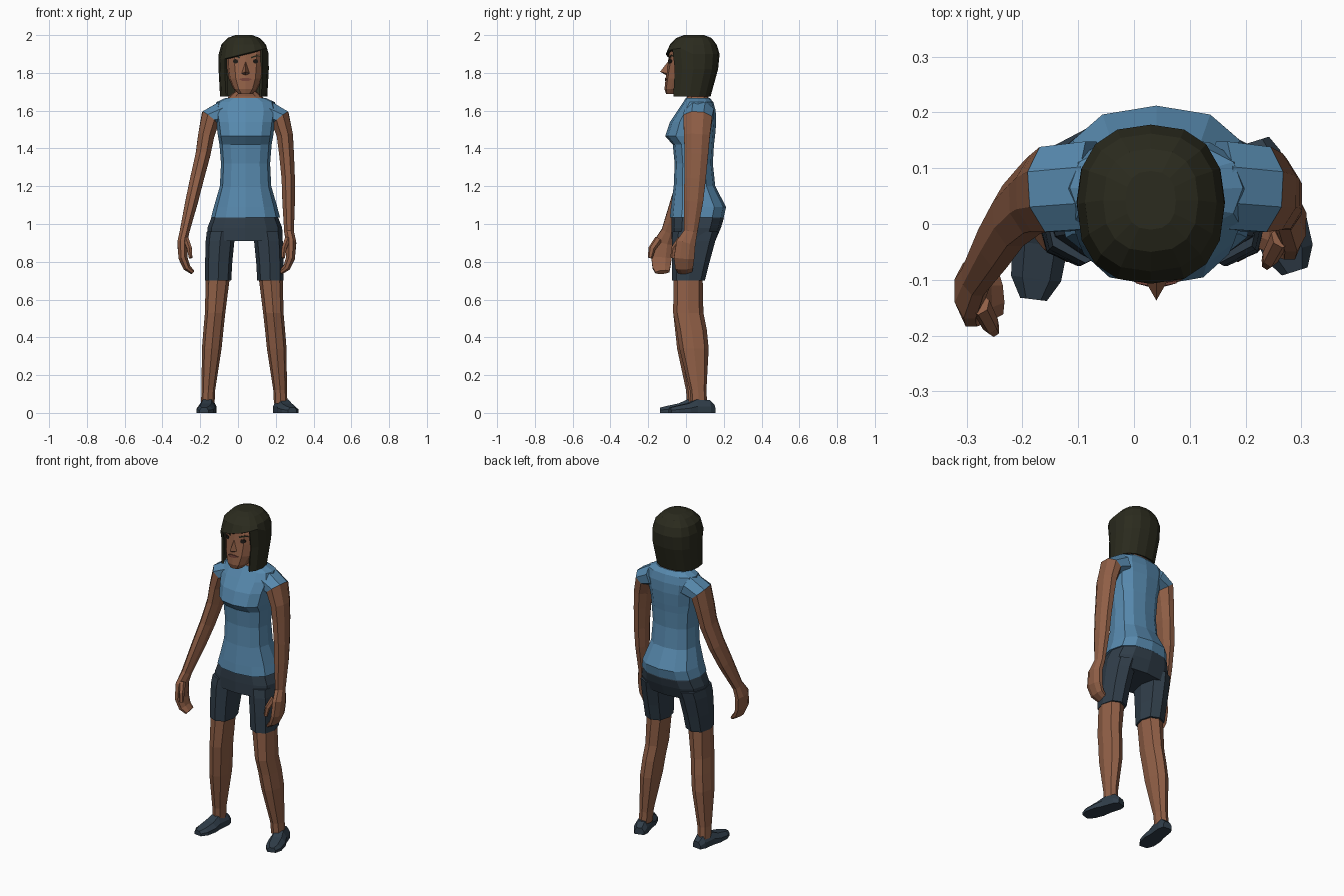
import bpy, bmesh, math
from mathutils import Vector
from mathutils.bvhtree import BVHTree

if "Cube" in bpy.data.objects:
    bpy.data.objects.remove(bpy.data.objects["Cube"])


def material(name, color):
    m = bpy.data.materials.new(name)
    m.use_nodes = True
    m.diffuse_color = (*color, 1)
    m.node_tree.nodes["Principled BSDF"].inputs["Base Color"].default_value = (*color, 1)
    return m


SKIN = material("brown skin", (0.28, 0.115, 0.062))
SHIRT = material("blue cloth", (0.095, 0.25, 0.42))
DARK = material("slate cloth", (0.03, 0.048, 0.068))
HAIR = material("dark hair", (0.024, 0.024, 0.013))
EYE = material("eye black", (0.012, 0.01, 0.008))
LIP = material("lip brown", (0.17, 0.055, 0.04))
MID = 0.04   # the body's own centre line


def finish(name, bm, mats):
    bmesh.ops.recalc_face_normals(bm, faces=bm.faces)
    mesh = bpy.data.meshes.new(name)
    bm.to_mesh(mesh)
    bm.free()
    obj = bpy.data.objects.new(name, mesh)
    bpy.context.collection.objects.link(obj)
    for m in mats:
        mesh.materials.append(m)
    return obj


def loft(name, rings, mats, pick=lambda i: 0):
    """Skin a list of point rings and cap both ends."""
    bm = bmesh.new()
    rows = [[bm.verts.new(p) for p in r] for r in rings]
    n = len(rows[0])
    for i in range(len(rows) - 1):
        for j in range(n):
            k = (j + 1) % n
            f = bm.faces.new((rows[i][j], rows[i][k], rows[i + 1][k], rows[i + 1][j]))
            f.material_index = pick(i)
    bm.faces.new(rows[0]).material_index = pick(0)
    bm.faces.new(rows[-1]).material_index = pick(len(rows) - 2)
    return finish(name, bm, mats)


def power(v, e):
    return math.copysign(abs(v) ** e, v)


def level(z, cx, rx, front, back, n=12, e=0.8):
    """Horizontal rounded ring; its first point faces the front."""
    cy, ry = (front + back) / 2, (back - front) / 2
    turns = [math.tau * j / n for j in range(n)]
    return [(cx + rx * power(math.sin(a), e), cy - ry * power(math.cos(a), e), z) for a in turns]


def tube(name, path, mats, pick=lambda i: 0, n=8):
    """Limb along a path of (point, side radius, depth radius)."""
    pts = [Vector(p[0]) for p in path]
    rings = []
    for i, (_, ra, rb) in enumerate(path):
        t = (pts[min(i + 1, len(pts) - 1)] - pts[max(i - 1, 0)]).normalized()
        a = t.cross(Vector((0, 1, 0))).normalized()
        b = a.cross(t)
        turns = [math.tau * (j + 0.5) / n for j in range(n)]
        rings.append([pts[i] + a * ra * 1.06 * math.cos(q) + b * rb * 1.06 * math.sin(q) for q in turns])
    return loft(name, rings, mats, pick)


# Shirt body: z, half width, front, back
loft("shirt", [level(z, MID, w, f, b) for z, w, f, b in [
    (1.035, 0.182, -0.085, 0.2), (1.09, 0.168, -0.08, 0.212), (1.2, 0.136, -0.065, 0.155),
    (1.32, 0.13, -0.06, 0.142), (1.42, 0.138, -0.07, 0.148), (1.465, 0.146, -0.11, 0.154),
    (1.54, 0.156, -0.085, 0.16), (1.6, 0.168, -0.045, 0.157), (1.645, 0.155, -0.015, 0.145),
    (1.668, 0.105, 0.0, 0.125)]], [SHIRT])

# Shorts: hips and two legs
loft("shorts_hips", [level(z, 0.036, w, f, b) for z, w, f, b in [
    (0.91, 0.2, -0.075, 0.155), (0.98, 0.198, -0.078, 0.185),
    (1.03, 0.178, -0.078, 0.2), (1.06, 0.165, -0.07, 0.195)]], [DARK])

for side, s in (("right", -1), ("left", 1)):
    mx = lambda d: 0.033 + s * d
    lag = 0.0 if s > 0 else -0.02
    loft(side + "_shorts_leg", [level(z, mx(d), w, f, b, 8, 0.85) for z, d, w, f, b in [
        (0.7, 0.138, 0.069, -0.073, 0.1), (0.8, 0.135, 0.072, -0.075, 0.125),
        (0.91, 0.128, 0.076, -0.075, 0.155), (0.96, 0.12, 0.078, -0.07, 0.17)]], [DARK])
    loft(side + "_leg", [level(z, mx(d), w, f + lag * k, b + lag * k, 8, 0.9) for z, d, w, f, b, k in [
        (0.05, 0.193, 0.036, 0.025, 0.112, 1), (0.12, 0.19, 0.036, 0.02, 0.108, 1),
        (0.34, 0.172, 0.052, -0.035, 0.12, 0.6), (0.44, 0.163, 0.053, -0.05, 0.11, 0.4),
        (0.53, 0.154, 0.054, -0.068, 0.092, 0), (0.72, 0.14, 0.064, -0.066, 0.088, 0)]], [SKIN])

    # Shoe: flat-soled sections from heel to toe
    heel = Vector((0.215, 0.148, 0)) if s > 0 else Vector((-0.15, 0.112, 0))
    toe = Vector((0.288, -0.085, 0)) if s > 0 else Vector((-0.18, -0.135, 0))
    along = (toe - heel).normalized()
    across = Vector((-along.y, along.x, 0))
    rings = []
    for t, w, h in [(0, 0.028, 0.04), (0.12, 0.04, 0.068), (0.42, 0.042, 0.07),
                    (0.6, 0.05, 0.05), (0.85, 0.045, 0.037), (1, 0.024, 0.028)]:
        c = heel.lerp(toe, t)
        outline = [(-1, 0), (1, 0), (1, 0.5), (0.55, 1), (-0.55, 1), (-1, 0.5)]
        rings.append([c + across * w * u + Vector((0, 0, h * v)) for u, v in outline])
    loft(side + "_shoe", rings, [DARK])

    # Hand offsets from its wrist, x measured outward
    wrist = Vector((0.27, 0.025, 0.96)) if s > 0 else Vector((-0.283, -0.095, 0.96))
    at = lambda x, y, z: wrist + Vector((s * x, y, z))
    palm = [(at(0.012, -0.025, -0.06), 0.027, 0.052), (at(0.008, -0.035, -0.14), 0.024, 0.055),
            (at(-0.012, -0.035, -0.19), 0.02, 0.048), (at(-0.042, -0.03, -0.215), 0.012, 0.038)]
    if s > 0:
        arm = [((0.15, 0.07, 1.59), 0.066, 0.08), ((0.224, 0.062, 1.56), 0.055, 0.078),
               ((0.248, 0.058, 1.47), 0.044, 0.07), ((0.257, 0.055, 1.37), 0.04, 0.064),
               ((0.266, 0.048, 1.24), 0.036, 0.058), ((0.268, 0.04, 1.12), 0.034, 0.052)]
    else:
        arm = [((-0.07, 0.07, 1.59), 0.066, 0.08), ((-0.147, 0.062, 1.56), 0.055, 0.078),
               ((-0.168, 0.055, 1.47), 0.044, 0.07), ((-0.185, 0.045, 1.37), 0.04, 0.064),
               ((-0.217, 0.015, 1.24), 0.037, 0.058), ((-0.245, -0.03, 1.12), 0.034, 0.052)]
    tube(side + "_sleeve_and_arm", arm + [(wrist, 0.026, 0.036)] + palm,
         [SHIRT, SKIN], lambda i: 0 if i < 1 else 1)
    tube(side + "_thumb", [(at(-0.008, -0.05, -0.04), 0.016, 0.02), (at(-0.026, -0.085, -0.09), 0.014, 0.018),
                           (at(-0.032, -0.095, -0.14), 0.01, 0.012)], [SKIN], n=6)

# Neck and head
loft("neck", [level(z, MID, w, f, b) for z, w, f, b in [
    (1.64, 0.112, -0.003, 0.128), (1.675, 0.09, 0.005, 0.118),
    (1.7, 0.058, 0.0, 0.105), (1.78, 0.055, -0.02, 0.1)]], [SKIN])
head = loft("head", [level(z, MID, w, f, b) for z, w, f, b in [
    (1.688, 0.036, -0.105, -0.02), (1.715, 0.064, -0.114, 0.05), (1.77, 0.09, -0.108, 0.1),
    (1.84, 0.1, -0.098, 0.13), (1.9, 0.1, -0.09, 0.14), (1.95, 0.075, -0.055, 0.12)]], [SKIN])

bm = bmesh.new()
top, tip, base = [bm.verts.new((MID, y, z)) for y, z in ((-0.094, 1.862), (-0.137, 1.806), (-0.1, 1.785))]
wing = [bm.verts.new((MID + d, -0.095, 1.795)) for d in (-0.024, 0.024)]
for w in wing:
    bm.faces.new((top, tip, w))
    bm.faces.new((tip, base, w))
finish("nose", bm, [SKIN])

# Painted face details laid onto the head surface
tree = BVHTree.FromPolygons([v.co.copy() for v in head.data.vertices],
                            [tuple(p.vertices) for p in head.data.polygons])


def patch(name, outline, mat):
    bm = bmesh.new()
    verts = []
    for x, z in outline:
        hit = tree.ray_cast(Vector((x, -1, z)), Vector((0, 1, 0)))[0]
        verts.append(bm.verts.new((x, hit.y - 0.006, z)))
    face = bm.faces.new(verts)
    back = bmesh.ops.extrude_face_region(bm, geom=[face])["geom"]
    bmesh.ops.translate(bm, vec=(0, 0.005, 0), verts=[v for v in back if isinstance(v, bmesh.types.BMVert)])
    finish(name, bm, [mat])


for side, s in (("right", -1), ("left", 1)):
    ring = [math.tau * j / 8 for j in range(8)]
    patch(side + "_eye", [(MID + s * 0.053 + 0.014 * math.cos(a), 1.861 + 0.012 * math.sin(a)) for a in ring], EYE)
    patch(side + "_eyebrow", [(MID + s * x, z) for x, z in
                              ((0.03, 1.885), (0.06, 1.895), (0.082, 1.884), (0.06, 1.887), (0.03, 1.877))], HAIR)
patch("mouth", [(MID + x, z) for x, z in ((-0.036, 1.767), (-0.012, 1.773), (0.012, 1.773),
                                          (0.036, 1.767), (0.015, 1.757), (-0.015, 1.757))], LIP)

# Bobbed hair: a shell open over the face, with a swept fringe
N = 16
shell = [level(z, 0.03, w, f, b, N, 0.82) for z, w, f, b in [
    (2.0, 0.045, -0.01, 0.095), (1.985, 0.085, -0.05, 0.135), (1.95, 0.118, -0.085, 0.162),
    (1.9, 0.132, -0.107, 0.178), (1.82, 0.133, -0.092, 0.17), (1.675, 0.125, -0.095, 0.13)]]
bm = bmesh.new()
rows = [[bm.verts.new(p) for p in r] for r in shell]
for j, v in enumerate(rows[3]):
    if min(j, N - j) < 4:
        v.co.z += 0.25 * (v.co.x - 0.03)
bm.faces.new(rows[0])
for i in range(len(rows) - 1):
    for j in range(N):
        k = (j + 1) % N
        if i >= 3 and (j < 2 or j >= N - 2):
            continue
        bm.faces.new((rows[i][j], rows[i][k], rows[i + 1][k], rows[i + 1][j]))
for v in [v for v in bm.verts if not v.link_faces]:
    bm.verts.remove(v)
hair = finish("hair", bm, [HAIR])
solid = hair.modifiers.new("thickness", "SOLIDIFY")
solid.thickness = 0.014
solid.offset = -1
